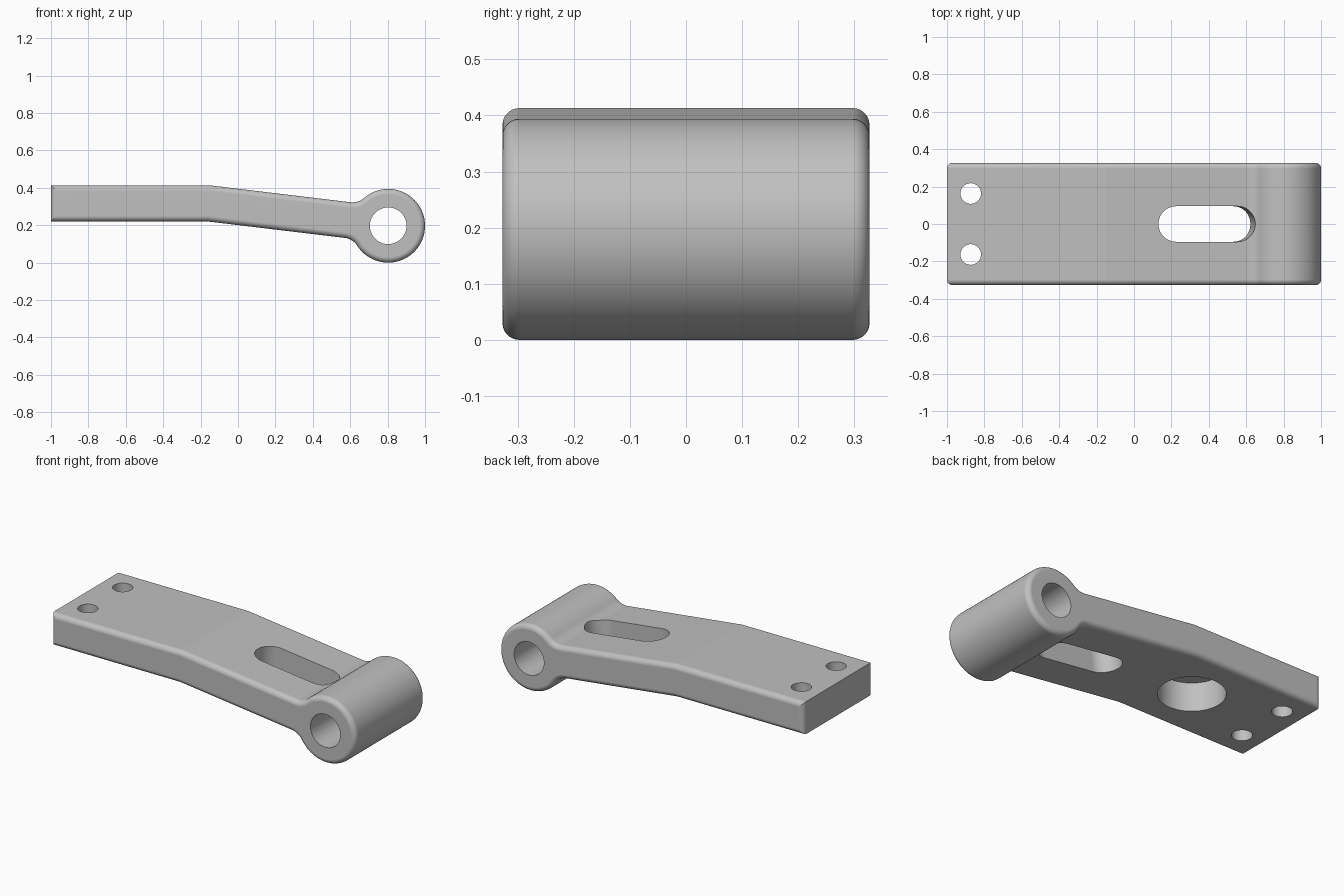
import bpy, bmesh
from math import atan2, cos, sin, pi, radians, sqrt, tau
from mathutils import Matrix, Vector

cube = bpy.data.objects.get("Cube")
if cube:
    bpy.data.objects.remove(cube, do_unlink=True)

HALF_WIDTH = 0.327
TOP, BOTTOM = 0.413, 0.22
SLOPE = atan2(0.12, 1)
BOSS, BOSS_R = Vector((0.803, 0.197)), 0.197
FILLET_R, EDGE_R = 0.09, 0.03

metal = bpy.data.materials.new("satin grey")
metal.use_nodes = True
grey = (0.53, 0.53, 0.53, 1)
metal.diffuse_color = grey
metal.node_tree.nodes["Principled BSDF"].inputs["Base Color"].default_value = grey


def arc(centre, radius, start, end, step=radians(4)):
    n = max(2, round(abs(end - start) / step))
    return [centre + radius * Vector((cos(a), sin(a)))
            for a in (start + (end - start) * i / n for i in range(n + 1))]


def angle(v):
    return atan2(v.y, v.x)


def boss_fillet(point, side):
    """Arc blending a sloped arm face into the boss; side is 1 above, -1 below."""
    d = Vector((cos(SLOPE), -sin(SLOPE)))
    n = Vector((sin(SLOPE), cos(SLOPE))) * side
    reach = (point - BOSS).dot(n) + FILLET_R
    centre = BOSS + n * reach - d * sqrt((BOSS_R + FILLET_R) ** 2 - reach ** 2)
    start = angle(-n)
    turn = (angle(BOSS - centre) - start + pi) % tau - pi
    return arc(centre, FILLET_R, start, start + turn), angle(centre - BOSS)


def prism(name, outline, height, matrix):
    """Closed prism: outline in local xy, extruded both ways along local z."""
    bm = bmesh.new()
    base = bm.faces.new([bm.verts.new((p.x, p.y, -height / 2)) for p in outline])
    new = bmesh.ops.extrude_face_region(bm, geom=[base])["geom"]
    bmesh.ops.translate(bm, vec=(0, 0, height),
                        verts=[v for v in new if isinstance(v, bmesh.types.BMVert)])
    bm.transform(matrix)
    bmesh.ops.recalc_face_normals(bm, faces=bm.faces)
    mesh = bpy.data.meshes.new(name)
    bm.to_mesh(mesh)
    bm.free()
    obj = bpy.data.objects.new(name, mesh)
    bpy.context.collection.objects.link(obj)
    mesh.materials.append(metal)
    return obj


# Side profile: flat plate, sloped arm, blended round boss
top_bend, low_bend = Vector((-0.15, TOP)), Vector((-0.161, BOTTOM))
top_blend, top_angle = boss_fillet(top_bend, 1)
low_blend, low_angle = boss_fillet(low_bend, -1)
profile = [Vector((-1, TOP)), top_bend] + top_blend
profile += arc(BOSS, BOSS_R, top_angle, low_angle)[1:-1]
profile += low_blend[::-1] + [low_bend, Vector((-1, BOTTOM))]
upright = Matrix.Rotation(pi / 2, 4, 'X')
arm = prism("hinge_arm", profile, 2 * HALF_WIDTH, upright)

# Round the outline of both side faces
bm = bmesh.new()
bm.from_mesh(arm.data)
rim = [e for e in bm.edges
       if all(abs(abs(v.co.y) - HALF_WIDTH) < 1e-4 for v in e.verts)
       and e.verts[0].co.y * e.verts[1].co.y > 0]
bmesh.ops.bevel(bm, geom=rim, offset=EDGE_R, segments=16, profile=0.5,
                affect='EDGES', clamp_overlap=False)
bm.to_mesh(arm.data)
bm.free()


def circle(radius):
    return arc(Vector((0, 0)), radius, 0, tau)[:-1]


# Pin bore, two bolt holes, blind pocket underneath, tilted slot
cutters = [prism("pin_bore", circle(0.098), 1,
                 Matrix.Translation((BOSS.x, 0, BOSS.y)) @ upright)]
for y in (-0.163, 0.163):
    cutters.append(prism("bolt_hole", circle(0.055), 1,
                         Matrix.Translation((-0.873, y, 0.3))))
cutters.append(prism("blind_pocket", circle(0.18), 0.39,
                     Matrix.Translation((-0.394, 0, 0.195))))
slot_r, reach = 0.095, 0.165
slot = (arc(Vector((reach, 0)), slot_r, -pi / 2, pi / 2)
        + arc(Vector((-reach, 0)), slot_r, pi / 2, 3 * pi / 2))
cutters.append(prism("slot", slot, 0.6, Matrix.Translation((0.389, 0, 0.348))
                     @ Matrix.Rotation(SLOPE, 4, 'Y')))

bpy.ops.object.select_all(action='DESELECT')
arm.select_set(True)
bpy.context.view_layer.objects.active = arm
for cutter in cutters:
    cutter.hide_render = True
    mod = arm.modifiers.new(cutter.name, 'BOOLEAN')
    mod.operation, mod.solver, mod.object = 'DIFFERENCE', 'EXACT', cutter
    bpy.ops.object.modifier_apply(modifier=mod.name)
    bpy.data.objects.remove(cutter, do_unlink=True)

# Smooth curves, with the bend and hole rims kept crisp
bpy.ops.object.shade_smooth_by_angle(angle=radians(6.4))
weighted = arm.modifiers.new("even_shading", 'WEIGHTED_NORMAL')
weighted.keep_sharp = True
